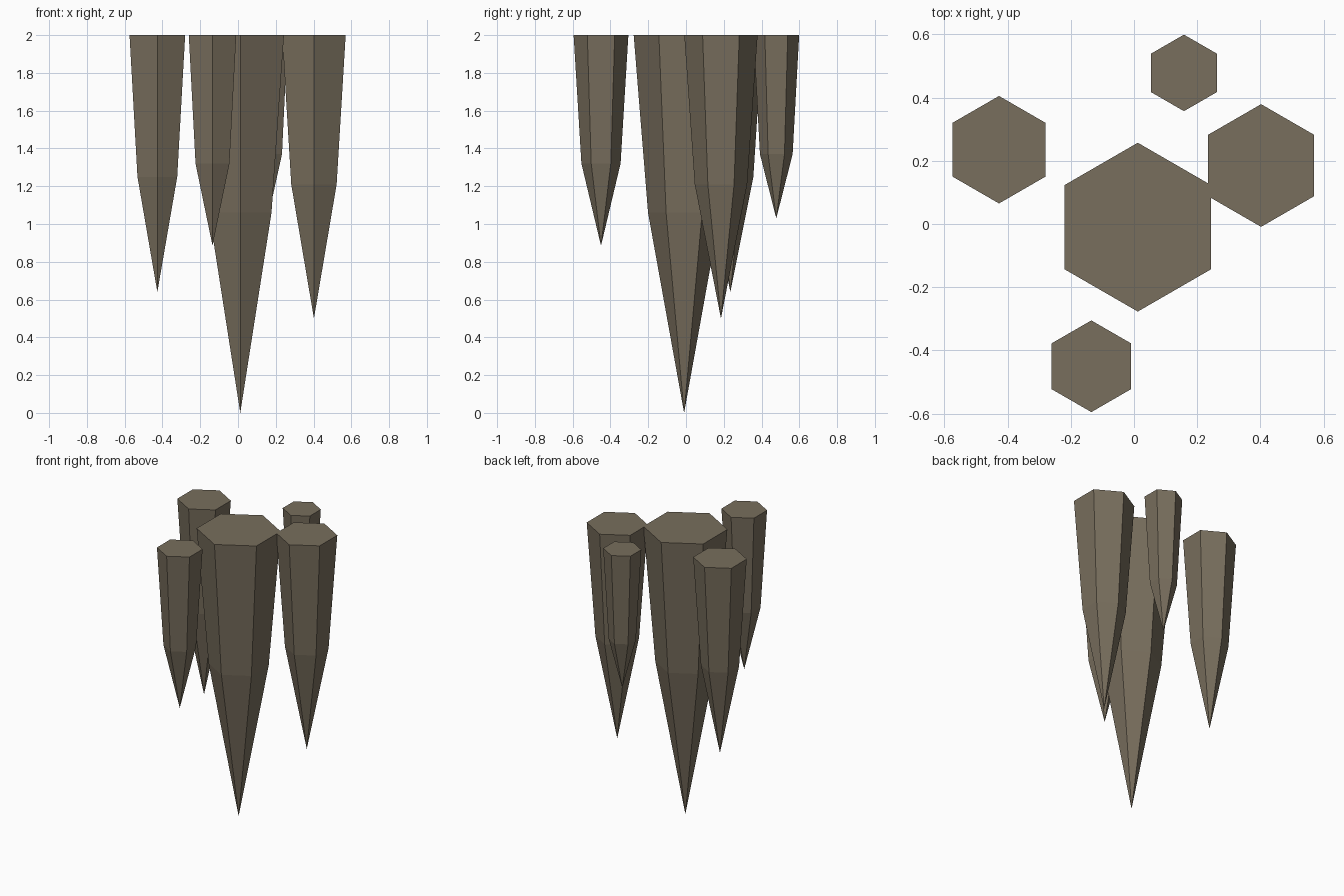
import bpy, bmesh, math

if "Cube" in bpy.data.objects:
    bpy.data.objects.remove(bpy.data.objects["Cube"])

# One flat rock colour
rock = bpy.data.materials.new("brown_rock")
rock.diffuse_color = (0.188, 0.156, 0.109, 1.0)
rock.use_nodes = True
rock.node_tree.nodes["Principled BSDF"].inputs["Base Color"].default_value = rock.diffuse_color

TOP = 2.0
SIDES = 6


def stalactite(name, x, y, radius, shoulder_z, tip_z, taper=0.715):
    """Six-sided spike hanging from a flat top, narrowing at a shoulder to a point."""
    bm = bmesh.new()

    def ring(r, z):
        angles = [math.pi / 2 + i * math.tau / SIDES for i in range(SIDES)]
        return [bm.verts.new((x + r * math.cos(a), y + r * math.sin(a), z)) for a in angles]

    top = ring(radius, TOP)
    shoulder = ring(radius * taper, shoulder_z)
    tip = bm.verts.new((x, y, tip_z))
    bm.faces.new(top)
    for i in range(SIDES):
        j = (i + 1) % SIDES
        bm.faces.new((top[j], top[i], shoulder[i], shoulder[j]))
        bm.faces.new((shoulder[j], shoulder[i], tip))
    bmesh.ops.recalc_face_normals(bm, faces=bm.faces)

    mesh = bpy.data.meshes.new(name)
    bm.to_mesh(mesh)
    bm.free()
    mesh.materials.append(rock)
    bpy.context.collection.objects.link(bpy.data.objects.new(name, mesh))


# Large central spike and four smaller ones around it
stalactite("centre_stalactite", 0.012, -0.010, 0.267, 1.06, 0.00)
stalactite("right_stalactite", 0.402, 0.185, 0.194, 1.21, 0.50)
stalactite("left_stalactite", -0.427, 0.235, 0.170, 1.25, 0.64)
stalactite("front_stalactite", -0.135, -0.450, 0.145, 1.32, 0.885)
stalactite("back_stalactite", 0.158, 0.478, 0.121, 1.37, 1.03)
